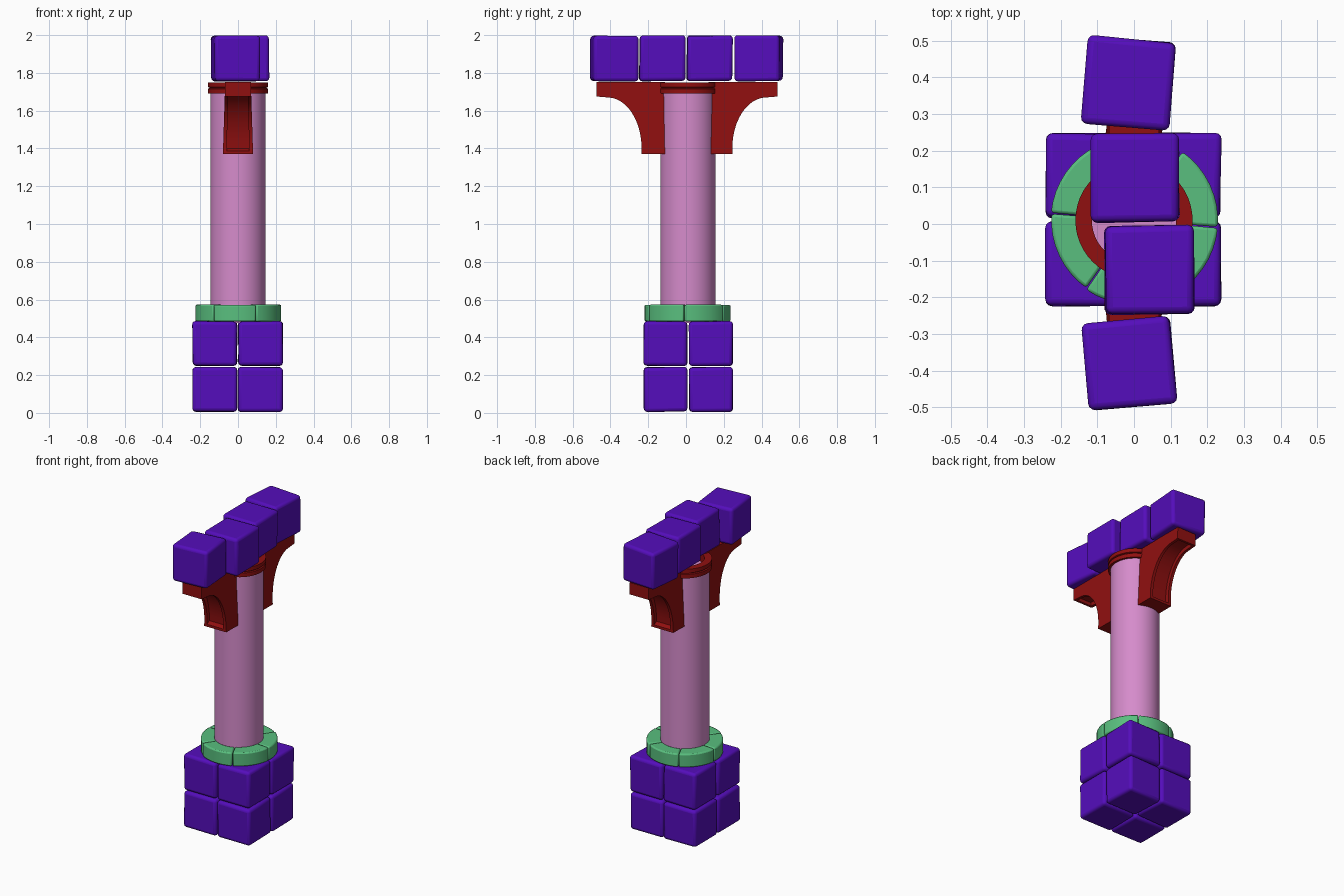
import bpy, bmesh, random
from math import sin, cos, pi, radians
from mathutils import Vector, Matrix

random.seed(4)
if "Cube" in bpy.data.objects:
    bpy.data.objects.remove(bpy.data.objects["Cube"])

CY = 0.01  # column axis


def material(name, rgb):
    m = bpy.data.materials.new(name)
    m.use_nodes = True
    m.diffuse_color = (*rgb, 1)
    m.node_tree.nodes["Principled BSDF"].inputs["Base Color"].default_value = (*rgb, 1)
    return m


PURPLE = material("purple stone", (0.09, 0.004, 0.5))
PINK = material("pink column", (0.67, 0.26, 0.6))
GREEN = material("green stone", (0.1, 0.52, 0.21))
RED = material("dark red", (0.28, 0.005, 0.005))


def finish(name, bm, mat, bevel=0, segments=2, angle=35):
    bmesh.ops.recalc_face_normals(bm, faces=bm.faces)
    mesh = bpy.data.meshes.new(name)
    bm.to_mesh(mesh)
    bm.free()
    mesh.materials.append(mat)
    ob = bpy.data.objects.new(name, mesh)
    bpy.context.collection.objects.link(ob)
    if bevel:
        mod = ob.modifiers.new("Bevel", "BEVEL")
        mod.width, mod.segments = bevel, segments
        mod.limit_method, mod.angle_limit = "ANGLE", radians(30)
    bpy.ops.object.select_all(action="DESELECT")
    ob.select_set(True)
    bpy.context.view_layer.objects.active = ob
    bpy.ops.object.shade_smooth_by_angle(angle=radians(angle))
    return ob


def block(name, center, size, turn=0):
    """Worn stone cube with slightly uneven corners."""
    bm = bmesh.new()
    bmesh.ops.create_cube(bm, size=1)
    for v in bm.verts:
        v.co = Vector(c * s - (c > 0) * random.uniform(0, 0.005)
                      + (c < 0) * random.uniform(0, 0.005) for c, s in zip(v.co, size))
    bmesh.ops.transform(bm, verts=bm.verts,
                        matrix=Matrix.Translation(center) @ Matrix.Rotation(radians(turn), 4, "Z"))
    finish(name, bm, PURPLE, 0.018, 3, 50)


def ring(name, profile, mat, start=0, sweep=2 * pi, steps=48, bevel=0):
    """Sweep a closed (radius, z) profile round the column axis."""
    bm = bmesh.new()
    full = sweep > 6.28
    rows = []
    for i in range(steps if full else steps + 1):
        a = start + sweep * i / steps
        rows.append([bm.verts.new((r * cos(a), CY + r * sin(a), z)) for r, z in profile])
    n = len(profile)
    for i in range(steps):
        p, q = rows[i], rows[(i + 1) % len(rows)]
        for j in range(n):
            k = (j + 1) % n
            bm.faces.new((p[j], p[k], q[k], q[j]))
    if not full:
        bm.faces.new(rows[0])
        bm.faces.new(rows[-1])
    finish(name, bm, mat, bevel)


def prism(bm, profile, x0, x1, side):
    """Extrude a (y, z) outline across x; wider towards its foot."""
    ends = []
    for x in (x0, x1):
        ends.append([bm.verts.new((x * (1 - 0.4 * (z - 1.37)), 0.005 + side * y, z))
                     for y, z in profile])
    a, b = ends
    bm.faces.new(a)
    bm.faces.new(b)
    for j in range(len(a)):
        k = (j + 1) % len(a)
        bm.faces.new((a[j], a[k], b[k], b[j]))


def arch(inset):
    """Quarter ellipse under a bracket arm."""
    return [(0.42 - (0.18 + inset) * cos(t * pi / 24), 1.40 + (0.27 + inset) * sin(t * pi / 24))
            for t in range(13)]


# Base: two layers of four stones
for layer, z in (("lower", 0.124), ("upper", 0.367)):
    for xname, x in (("right", -0.123), ("left", 0.119)):
        for yname, y in (("front", -0.108), ("back", 0.132)):
            block(f"base_block_{layer}_{yname}_{xname}", (x, y, z),
                  (0.24, 0.236, 0.24), random.uniform(-0.8, 0.8))

# Green footing ring of six curved stones
for i in range(6):
    r = 0.228 + random.uniform(-0.003, 0.002)
    top = 0.572 + random.uniform(-0.004, 0.002)
    ring(f"footing_stone_{i + 1}", [(0.142, 0.484), (r, 0.484), (r, top), (0.142, top)],
         GREEN, radians(60 * i - 4.5), radians(59.2), 8, 0.008)

# Column shaft
bm = bmesh.new()
bmesh.ops.create_cone(bm, cap_ends=True, segments=48, radius1=0.146, radius2=0.146, depth=1.22,
                      matrix=Matrix.Translation((0, CY, 1.085)))
finish("column", bm, PINK)

# Grooved collar
ring("collar", [(0.115, 1.69), (0.16, 1.69), (0.16, 1.716), (0.152, 1.719),
                (0.152, 1.722), (0.16, 1.725), (0.16, 1.75), (0.115, 1.75)], RED)

# Curved brackets: two side cheeks and a recessed panel between them
cheek = [(0.115, 1.752), (0.115, 1.37), (0.24, 1.37)] + arch(0) + [(0.48, 1.675), (0.48, 1.752)]
panel = ([(0.115, 1.752), (0.115, 1.37), (0.24, 1.37), (0.24, 1.386)]
         + [(y, max(z, 1.386)) for y, z in arch(0.025)]
         + [(0.465, 1.697), (0.465, 1.675), (0.48, 1.675), (0.48, 1.752)])
for name, side in (("front_bracket", -1), ("back_bracket", 1)):
    bm = bmesh.new()
    prism(bm, cheek, -0.08, -0.06, side)
    prism(bm, panel, -0.06, 0.06, side)
    prism(bm, cheek, 0.06, 0.08, side)
    finish(name, bm, RED)

# Row of four stones along the top
for i, (x, y, turn) in enumerate(((-0.013, -0.38, 5), (0.042, -0.125, 0.6),
                                  (0.002, 0.125, 0.5), (-0.014, 0.385, -5))):
    block(f"top_block_{i + 1}", (x, y, 1.877), (0.246, 0.246, 0.246), turn)
